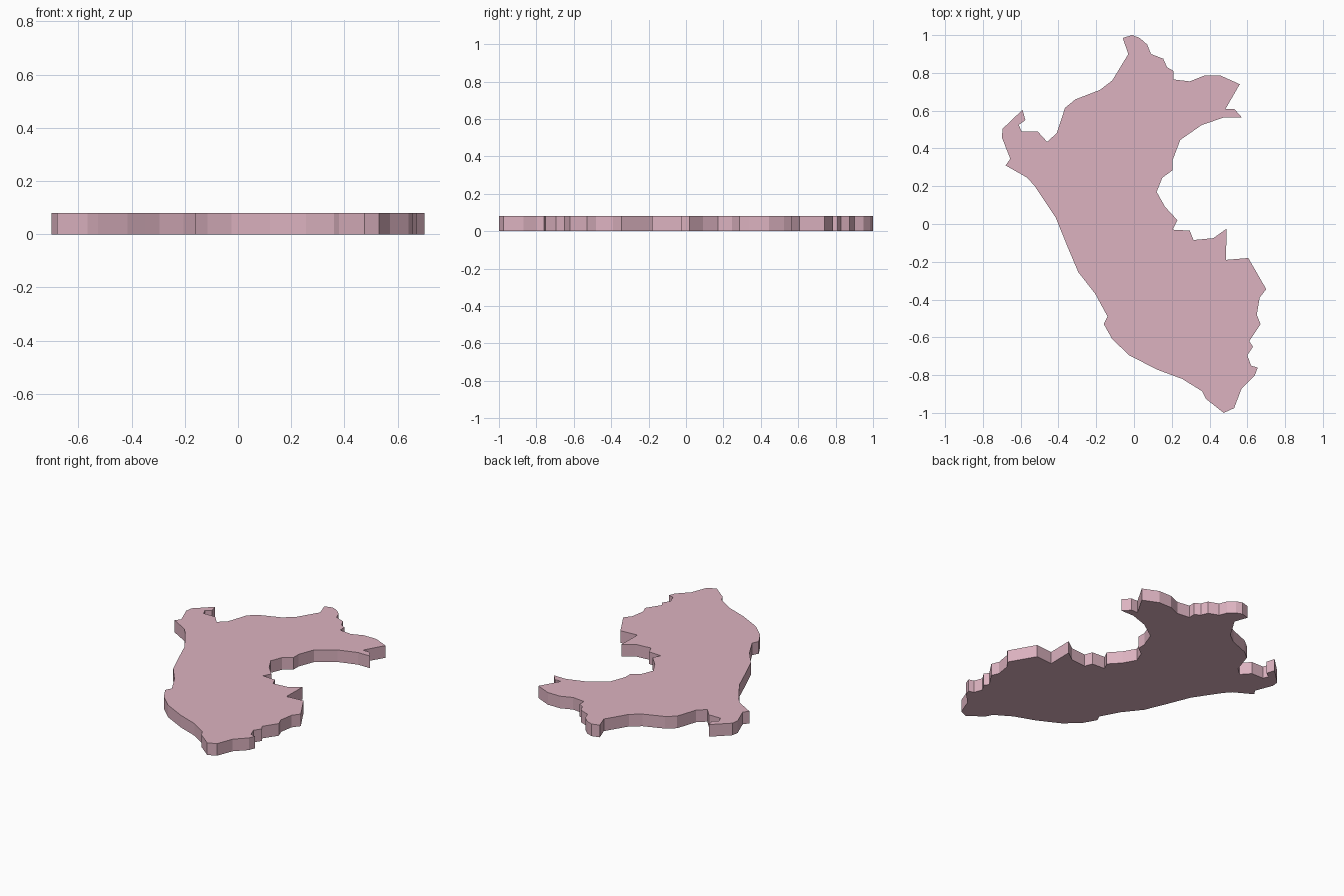
import bpy, bmesh

HEIGHT = 0.08

# Outline of the map plate, clockwise from the northern tip
outline = [
    (-.06, .985), (-.01, 1), (.03, .985), (.07, .95), (.09, .90), (.155, .875),
    (.175, .83), (.21, .81), (.21, .765), (.295, .755), (.37, .785), (.46, .785),
    (.56, .74), (.485, .61), (.53, .61), (.57, .565), (.48, .565), (.36, .525),
    (.245, .445), (.205, .34), (.205, .285), (.15, .245), (.12, .17),
    (.165, .09), (.23, .02), (.205, -.03), (.295, -.035), (.315, -.085),
    (.42, -.075), (.49, -.025), (.487, -.19), (.605, -.18), (.70, -.345),
    (.665, -.39), (.65, -.48), (.67, -.53), (.61, -.62), (.63, -.65),
    (.60, -.695), (.62, -.75), (.655, -.76), (.64, -.80), (.57, -.87),
    (.53, -.975), (.475, -1), (.38, -.925), (.36, -.885), (.255, -.82),
    (.12, -.77), (-.025, -.695), (-.115, -.61), (-.16, -.53), (-.14, -.49),
    (-.205, -.37), (-.295, -.255), (-.35, -.125), (-.415, .035),
    (-.525, .20), (-.565, .245), (-.68, .31), (-.655, .345), (-.70, .46),
    (-.695, .505), (-.59, .605), (-.575, .55), (-.61, .525), (-.595, .49),
    (-.51, .49), (-.46, .435), (-.41, .48), (-.365, .615), (-.31, .66),
    (-.18, .71), (-.115, .76), (-.03, .90),
]

# Plate: one flat face extruded upwards
bm = bmesh.new()
base = bm.faces.new([bm.verts.new((x, y, 0)) for x, y in outline])
top = bmesh.ops.extrude_face_region(bm, geom=[base], use_keep_orig=True)
bmesh.ops.translate(bm, vec=(0, 0, HEIGHT),
                    verts=[v for v in top["geom"] if isinstance(v, bmesh.types.BMVert)])
bmesh.ops.recalc_face_normals(bm, faces=bm.faces)
mesh = bpy.data.meshes.new("map_plate")
bm.to_mesh(mesh)
bm.free()

plate = bpy.data.objects.new("map_plate", mesh)
bpy.context.collection.objects.link(plate)

# Pink finish
pink = bpy.data.materials.new("pink")
pink.diffuse_color = (0.72, 0.45, 0.53, 1)
mesh.materials.append(pink)
